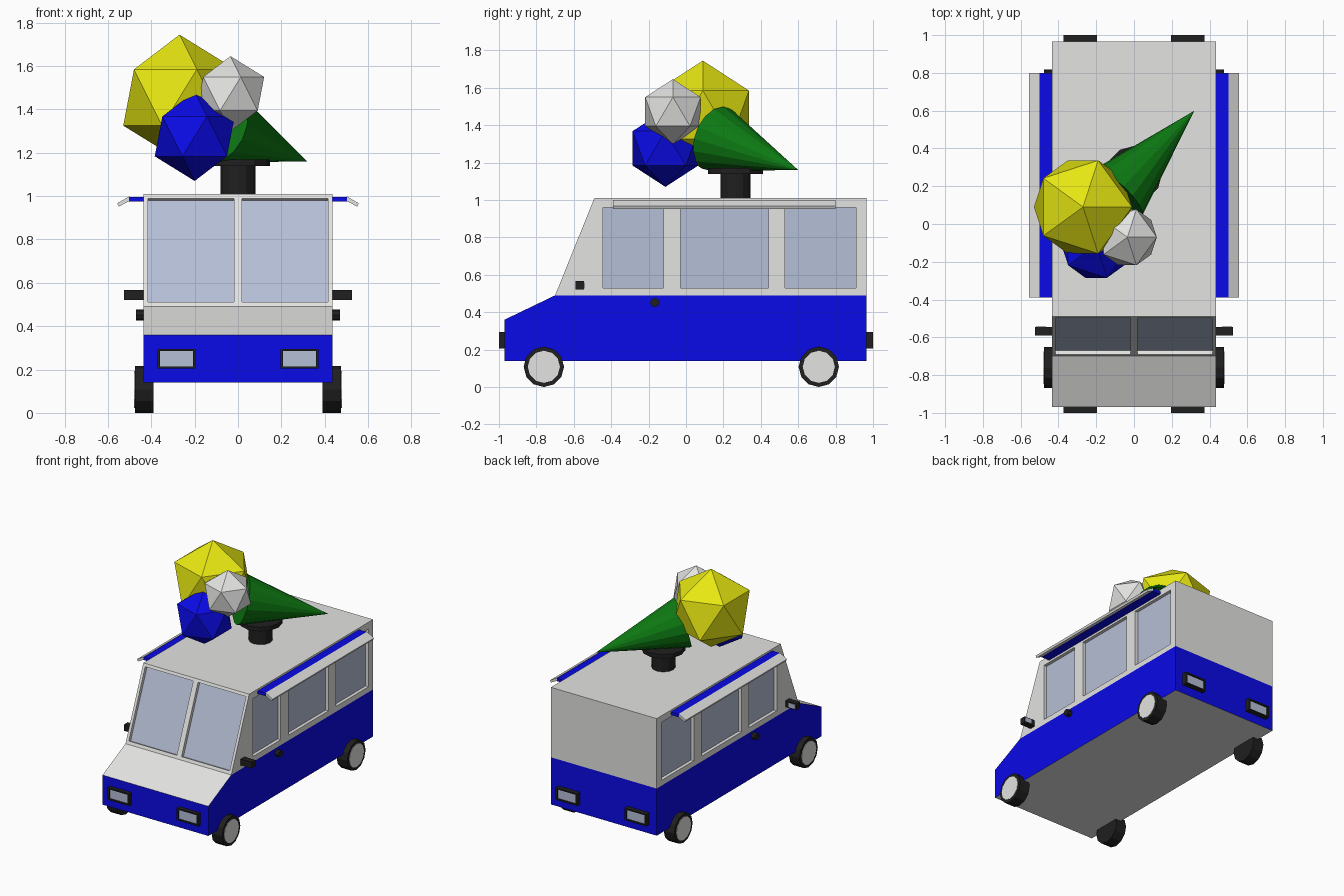
import bpy, bmesh, math
from mathutils import Vector, Matrix

if "Cube" in bpy.data.objects:
    bpy.data.objects.remove(bpy.data.objects["Cube"], do_unlink=True)


def material(name, r, g, b):
    m = bpy.data.materials.new(name)
    m.use_nodes = True
    m.diffuse_color = (r, g, b, 1)
    m.node_tree.nodes["Principled BSDF"].inputs["Base Color"].default_value = (r, g, b, 1)
    return m


WHITE = material("white", 0.77, 0.77, 0.76)
BLUE = material("blue", 0.003, 0.003, 0.8)
GLASS = material("pale_glass", 0.46, 0.52, 0.67)
BLACK = material("black", 0.014, 0.014, 0.014)
YELLOW = material("yellow", 0.8, 0.8, 0.006)
GREEN = material("green", 0.004, 0.19, 0.006)


def finish(name, bm, *mats):
    bmesh.ops.recalc_face_normals(bm, faces=bm.faces)
    me = bpy.data.meshes.new(name)
    bm.to_mesh(me)
    bm.free()
    for m in mats:
        me.materials.append(m)
    ob = bpy.data.objects.new(name, me)
    bpy.context.collection.objects.link(ob)
    return ob


def box(name, centre, size, mat, tilt=0):
    bm = bmesh.new()
    place = Matrix.Translation(centre) @ Matrix.Rotation(tilt, 4, "X")
    bmesh.ops.create_cube(bm, size=1, matrix=place @ Matrix.Diagonal((*size, 1)))
    return finish(name, bm, mat)


def span(name, x, y, z, mat):
    """Box given by its two limits on each axis."""
    lims = (x, y, z)
    return box(name, [(a + b) / 2 for a, b in lims], [abs(b - a) for a, b in lims], mat)


def tube(name, centre, radius, depth, mat, sides=12, axis=(0, 0, 1), tip=None):
    """Cylinder, or a cone when tip is given, along an axis."""
    bm = bmesh.new()
    turn = Vector(axis).to_track_quat("Z", "Y").to_matrix().to_4x4()
    bmesh.ops.create_cone(bm, cap_ends=True, segments=sides, radius1=radius,
                          radius2=radius if tip is None else tip, depth=depth,
                          matrix=Matrix.Translation(centre) @ turn)
    return finish(name, bm, mat)


def prism(name, profile, axis, lo, hi, *mats):
    """Extrude a profile along x (points are y, z) or along y (points are x, z)."""
    bm = bmesh.new()
    put = (lambda p, t: (t, *p)) if axis == "x" else (lambda p, t: (p[0], t, p[1]))
    face = bm.faces.new([bm.verts.new(put(p, lo)) for p in profile])
    ext = bmesh.ops.extrude_face_region(bm, geom=[face])
    moved = [g for g in ext["geom"] if isinstance(g, bmesh.types.BMVert)]
    step = Vector(put((0, 0), hi - lo))
    bmesh.ops.translate(bm, verts=moved, vec=step)
    return finish(name, bm, *mats)


HALF = 0.435
BELT = 0.49

# Lower body: blue sides, white bonnet and floor
lower = prism("lower_body", [(-0.97, 0.14), (-0.97, 0.36), (-0.70, BELT), (0.965, BELT), (0.965, 0.14)],
              "x", -HALF, HALF, BLUE, WHITE)
for f in lower.data.polygons:
    if abs(f.normal.z) > 0.5:
        f.material_index = 1

# Upper cabin
cabin = prism("upper_cabin", [(-0.70, BELT), (-0.49, 1.01), (0.965, 1.01), (0.965, BELT)],
              "x", -HALF, HALF, WHITE)

# Window recesses are cut into the cabin, with a pane set at the back of each
RECESS = 0.03
SLOPE = Vector((0, 0.21, 0.52)).normalized()
OUT = Vector((0, -SLOPE.z, SLOPE.y))
TILT = -math.atan2(SLOPE.y, SLOPE.z)
cutters = []
for side, label in ((1, "left"), (-1, "right")):
    # Windscreen half
    z0, z1 = 0.512, 0.99
    mid = Vector((side * 0.217, -0.70, BELT)) + SLOPE * (((z0 + z1) / 2 - BELT) / SLOPE.z)
    height = (z1 - z0) / SLOPE.z
    cutters.append(box("cutter", mid, (0.395, RECESS * 2, height), WHITE, TILT))
    box(label + "_windscreen", mid - OUT * (RECESS - 0.003), (0.395, 0.006, height), GLASS, TILT)
    # Side windows
    for i, ys in enumerate(((-0.445, -0.12), (-0.03, 0.44), (0.53, 0.91))):
        zs = (0.53, 0.96)
        inner = side * (HALF - RECESS)
        cutters.append(span("cutter", (inner, side * (HALF + RECESS)), ys, zs, WHITE))
        span(f"{label}_side_window_{i + 1}", (inner, inner + side * 0.006), ys, zs, GLASS)

bpy.context.view_layer.objects.active = cabin
for c in cutters:
    c.hide_render = True
    mod = cabin.modifiers.new("window_cut", "BOOLEAN")
    mod.operation = "DIFFERENCE"
    mod.solver = "EXACT"
    mod.object = c
    bpy.ops.object.modifier_apply(modifier=mod.name)
    bpy.data.objects.remove(c, do_unlink=True)

for s, label in ((1, "left"), (-1, "right")):
    # Wheels with pale hubs
    for y, end in ((-0.76, "front"), (0.71, "rear")):
        tube(f"{label}_{end}_wheel", (s * 0.433, y, 0.108), 0.108, 0.086, BLACK, axis=(s, 0, 0))
        tube(f"{label}_{end}_hub", (s * 0.475, y, 0.108), 0.086, 0.008, WHITE, axis=(s, 0, 0))

    # Lamps: black surround with a pale lens, front and back
    for e, end, y in ((-1, "front", -0.97), (1, "rear", 0.965)):
        x0, x1, tip = s * 0.195, s * 0.372, e * 1.0
        for n, (xs, zs) in enumerate((((x0, x1), (0.205, 0.215)), ((x0, x1), (0.285, 0.295)),
                                      ((x0, x0 + s * 0.012), (0.215, 0.285)),
                                      ((x1 - s * 0.012, x1), (0.215, 0.285)))):
            span(f"{label}_{end}_lamp_surround_{n + 1}", xs, (y, tip), zs, BLACK)
        span(f"{label}_{end}_lamp_lens", (x0 + s * 0.012, x1 - s * 0.012),
             (y, tip - e * 0.01), (0.215, 0.285), GLASS)

    # Door mirror with its glass facing back, and door handle
    span(label + "_mirror", (s * 0.43, s * 0.525), (-0.59, -0.545), (0.52, 0.566), BLACK)
    span(label + "_mirror_glass", (s * 0.465, s * 0.518), (-0.547, -0.542), (0.527, 0.559), GLASS)
    tube(label + "_door_handle", (s * 0.45, -0.167, 0.452), 0.025, 0.04, BLACK, 8, (s, 0, 0))

    # Awning: blue shelf and drooping white flap
    span(label + "_awning_shelf", (s * 0.43, s * 0.502), (-0.39, 0.80), (0.975, 0.997), BLUE)
    prism(label + "_awning_flap", [(s * 0.50, 1.0), (s * 0.557, 0.967), (s * 0.55, 0.952), (s * 0.50, 0.978)],
          "y", -0.39, 0.80, WHITE)

# Roof pedestal
tube("pedestal_post", (0, 0.265, 1.075), 0.08, 0.14, BLACK)
tube("pedestal_plate", (0, 0.265, 1.155), 0.148, 0.03, BLACK)

# Tilted cone lying on the pedestal
cone_tip = Vector((0.32, 0.60, 1.16))
direction = Vector((-1, -1.07, 0.41)).normalized()
length = 0.62
tube("roof_cone", cone_tip + direction * length / 2, 0.178, length, GREEN, 16, -direction, tip=0)

# Faceted scoops
for name, centre, radius, mat in (("yellow_scoop", (-0.27, 0.09, 1.455), 0.29, YELLOW),
                                  ("white_scoop", (-0.035, -0.07, 1.472), 0.174, WHITE),
                                  ("blue_scoop", (-0.20, -0.11, 1.276), 0.206, BLUE)):
    bm = bmesh.new()
    bmesh.ops.create_icosphere(bm, subdivisions=1, radius=radius, matrix=Matrix.Translation(centre))
    finish(name, bm, mat)
